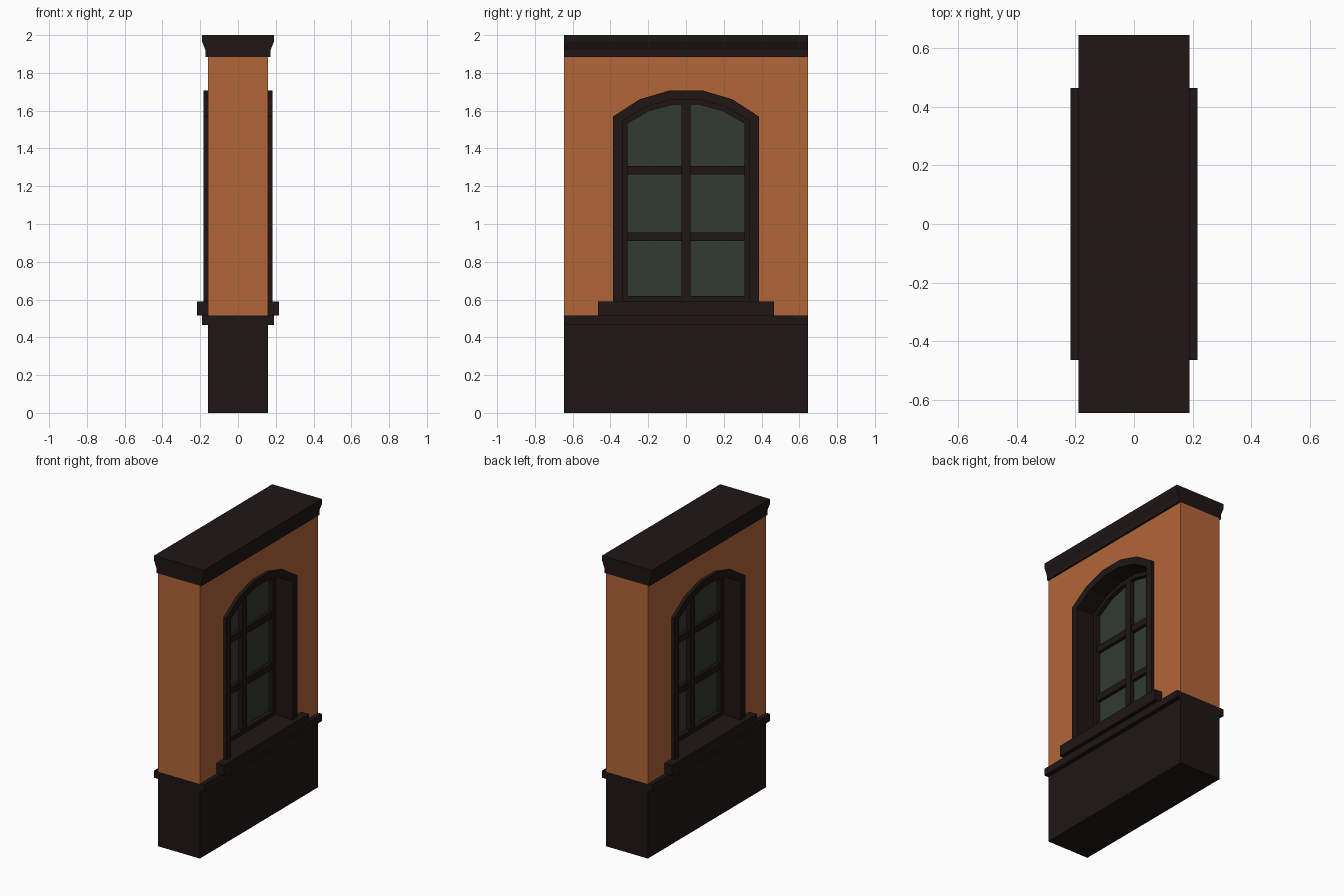
import bpy, bmesh, math

if "Cube" in bpy.data.objects:
    bpy.data.objects.remove(bpy.data.objects["Cube"])


def material(name, rgb):
    m = bpy.data.materials.new(name)
    m.diffuse_color = (*rgb, 1)
    m.use_nodes = True
    m.node_tree.nodes["Principled BSDF"].inputs["Base Color"].default_value = m.diffuse_color
    return m


ORANGE = material("orange_plaster", (0.45, 0.133, 0.04))
DARK = material("dark_stone", (0.013, 0.008, 0.007))
GLASS = material("dark_glass", (0.032, 0.041, 0.032))


def finish(name, bm, mat):
    bmesh.ops.recalc_face_normals(bm, faces=bm.faces)
    me = bpy.data.meshes.new(name)
    bm.to_mesh(me)
    bm.free()
    me.materials.append(mat)
    ob = bpy.data.objects.new(name, me)
    bpy.context.collection.objects.link(ob)
    return ob


def prism(name, points, half, mat, axis="x"):
    """Extrude a closed outline: (y, z) points along x, or (x, z) points along y."""
    bm = bmesh.new()
    place = (lambda a, z, d: (d, a, z)) if axis == "x" else (lambda a, z, d: (a, d, z))
    face = bm.faces.new([bm.verts.new(place(a, z, -half)) for a, z in points])
    out = bmesh.ops.extrude_face_region(bm, geom=[face])
    move = (2 * half, 0, 0) if axis == "x" else (0, 2 * half, 0)
    verts = [g for g in out["geom"] if isinstance(g, bmesh.types.BMVert)]
    bmesh.ops.translate(bm, verts=verts, vec=move)
    return finish(name, bm, mat)


def box(name, half_x, y0, y1, z0, z1, mat):
    return prism(name, [(y0, z0), (y1, z0), (y1, z1), (y0, z1)], half_x, mat)


def arch(inset, bottom):
    """Five-sided segmental arch with straight jambs, left foot to right foot."""
    w, r, cz = 0.387 - inset, 0.587 - inset, 1.127
    a = math.asin(w / r)
    top = [(r * math.sin(t), cz + r * math.cos(t))
           for t in (a * (2 * i / 5 - 1) for i in range(6))]
    return [(-w, bottom)] + top + [(w, bottom)]


def arch_ring(name, outer, inner, bottom, half_x):
    return prism(name, arch(outer, bottom) + arch(inner, bottom)[::-1], half_x, DARK)


W = 0.645

# Plinth with projecting ledge
box("plinth", 0.16, -W, W, 0, 0.465, DARK)
box("plinth_ledge", 0.19, -W, W, 0.465, 0.515, DARK)

# Wall with arched opening
prism("wall", [(-W, 0.515), (-W, 1.885), (W, 1.885), (W, 0.515)]
      + arch(0.015, 0.515)[::-1], 0.16, ORANGE)

# Cornice profile run along the wall
side = [(0.172, 1.885), (0.172, 1.92), (0.19, 1.965), (0.19, 2.0)]
prism("cornice", side + [(-x, z) for x, z in side[::-1]], W, DARK, "y")

# Sill, surround and window frame
box("sill", 0.217, -0.465, 0.465, 0.515, 0.59, DARK)
arch_ring("window_surround", 0, 0.05, 0.59, 0.183)
arch_ring("window_frame", 0.05, 0.077, 0.59, 0.05)
box("frame_bottom_rail", 0.05, -0.337, 0.337, 0.59, 0.62, DARK)

# Glass and glazing bars
prism("glass", arch(0.07, 0.61), 0.02, GLASS)
box("mullion", 0.05, -0.025, 0.025, 0.62, 1.65, DARK)
for i, z in enumerate((0.932, 1.285)):
    box(f"glazing_bar_{i + 1}", 0.042, -0.315, 0.315, z - 0.023, z + 0.023, DARK)
